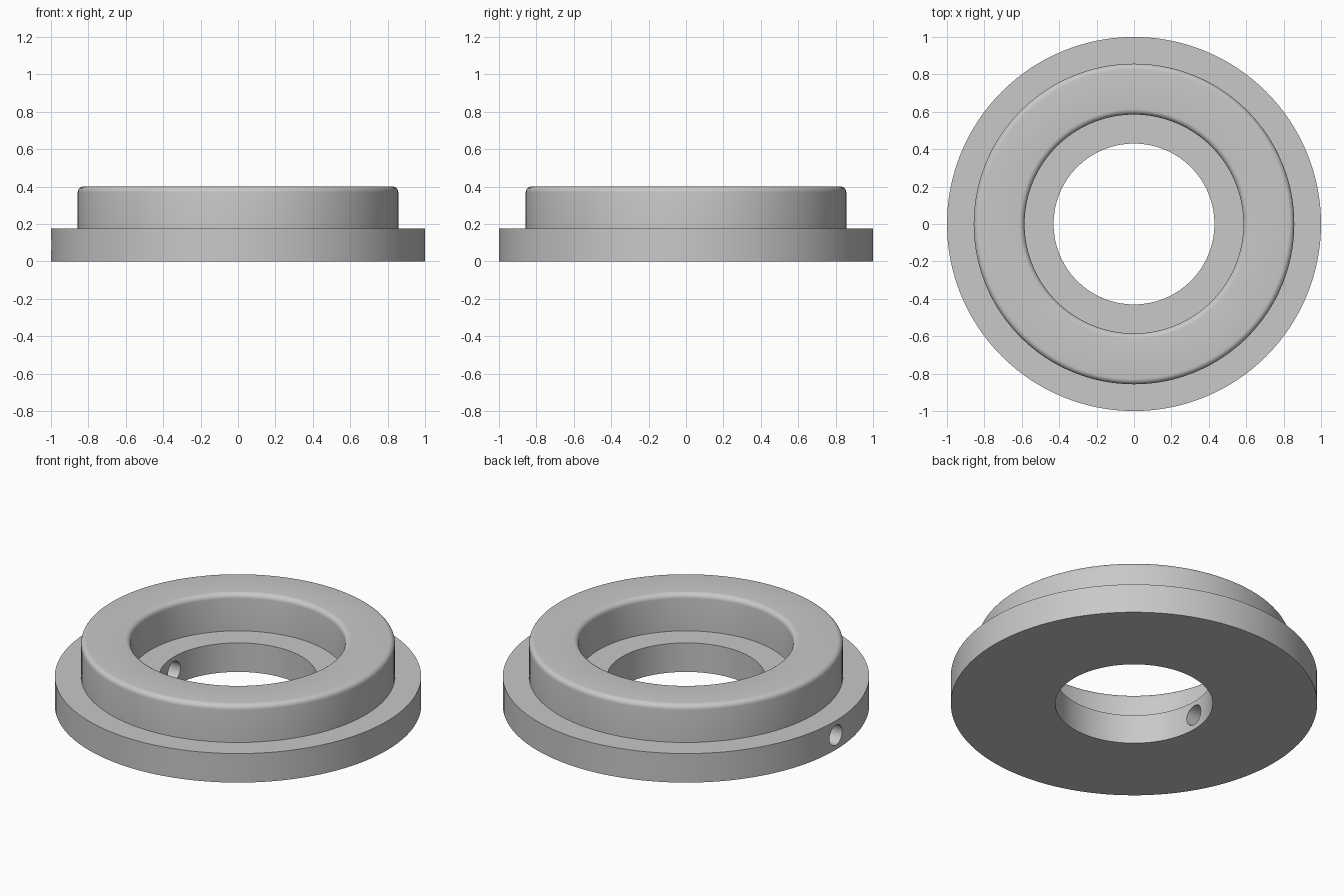
import bpy, bmesh
from math import cos, sin, pi, radians

cube = bpy.data.objects.get("Cube")
if cube:
    bpy.data.objects.remove(cube, do_unlink=True)

SEGMENTS = 128
FLANGE_R, COLLAR_R, RECESS_R, BORE_R = 1.0, 0.857, 0.585, 0.43
FLANGE_H, TOP, FILLET = 0.175, 0.40, 0.03

grey = bpy.data.materials.new("satin_grey")
grey.use_nodes = True
colour = (0.58, 0.58, 0.58, 1)
grey.diffuse_color = colour
grey.node_tree.nodes["Principled BSDF"].inputs["Base Color"].default_value = colour


def fillet(cx, cz, start, end, steps=6):
    """Points of an arc in the profile plane."""
    angles = [radians(start + (end - start) * i / steps) for i in range(steps + 1)]
    return [(cx + FILLET * cos(a), cz + FILLET * sin(a)) for a in angles]


def lathe(name, profile):
    """Revolve a closed profile of (radius, height) points about z."""
    bm = bmesh.new()
    rings = []
    for i in range(SEGMENTS):
        a = 2 * pi * i / SEGMENTS
        rings.append([bm.verts.new((r * cos(a), r * sin(a), z)) for r, z in profile])
    n = len(profile)
    for i in range(SEGMENTS):
        here, there = rings[i], rings[(i + 1) % SEGMENTS]
        for j in range(n):
            k = (j + 1) % n
            bm.faces.new((here[j], there[j], there[k], here[k]))
    bmesh.ops.recalc_face_normals(bm, faces=bm.faces)
    mesh = bpy.data.meshes.new(name)
    bm.to_mesh(mesh)
    bm.free()
    obj = bpy.data.objects.new(name, mesh)
    bpy.context.collection.objects.link(obj)
    mesh.materials.append(grey)
    return obj


# Flanged collar with a stepped bore and rounded top rim
profile = [(BORE_R, 0), (FLANGE_R, 0), (FLANGE_R, FLANGE_H), (COLLAR_R, FLANGE_H)]
profile += fillet(COLLAR_R - FILLET, TOP - FILLET, 0, 90)
profile += fillet(RECESS_R + FILLET, TOP - FILLET, 90, 180)
profile += [(RECESS_R, FLANGE_H), (BORE_R, FLANGE_H)]
collar = lathe("flanged_collar", profile)

# Radial screw hole through one side of the flange
bpy.ops.mesh.primitive_cylinder_add(vertices=32, radius=0.06, depth=0.9,
                                    location=(-0.7, 0, FLANGE_H / 2),
                                    rotation=(0, pi / 2, 0))
cutter = bpy.context.object
cutter.name = "screw_hole_cutter"
cutter.data.materials.append(grey)

cut = collar.modifiers.new("screw_hole", "BOOLEAN")
cut.operation = "DIFFERENCE"
cut.solver = "EXACT"
cut.object = cutter
bpy.ops.object.select_all(action="DESELECT")
collar.select_set(True)
bpy.context.view_layer.objects.active = collar
bpy.ops.object.modifier_apply(modifier=cut.name)
bpy.data.objects.remove(cutter, do_unlink=True)

bpy.ops.object.shade_smooth_by_angle(angle=radians(30))
